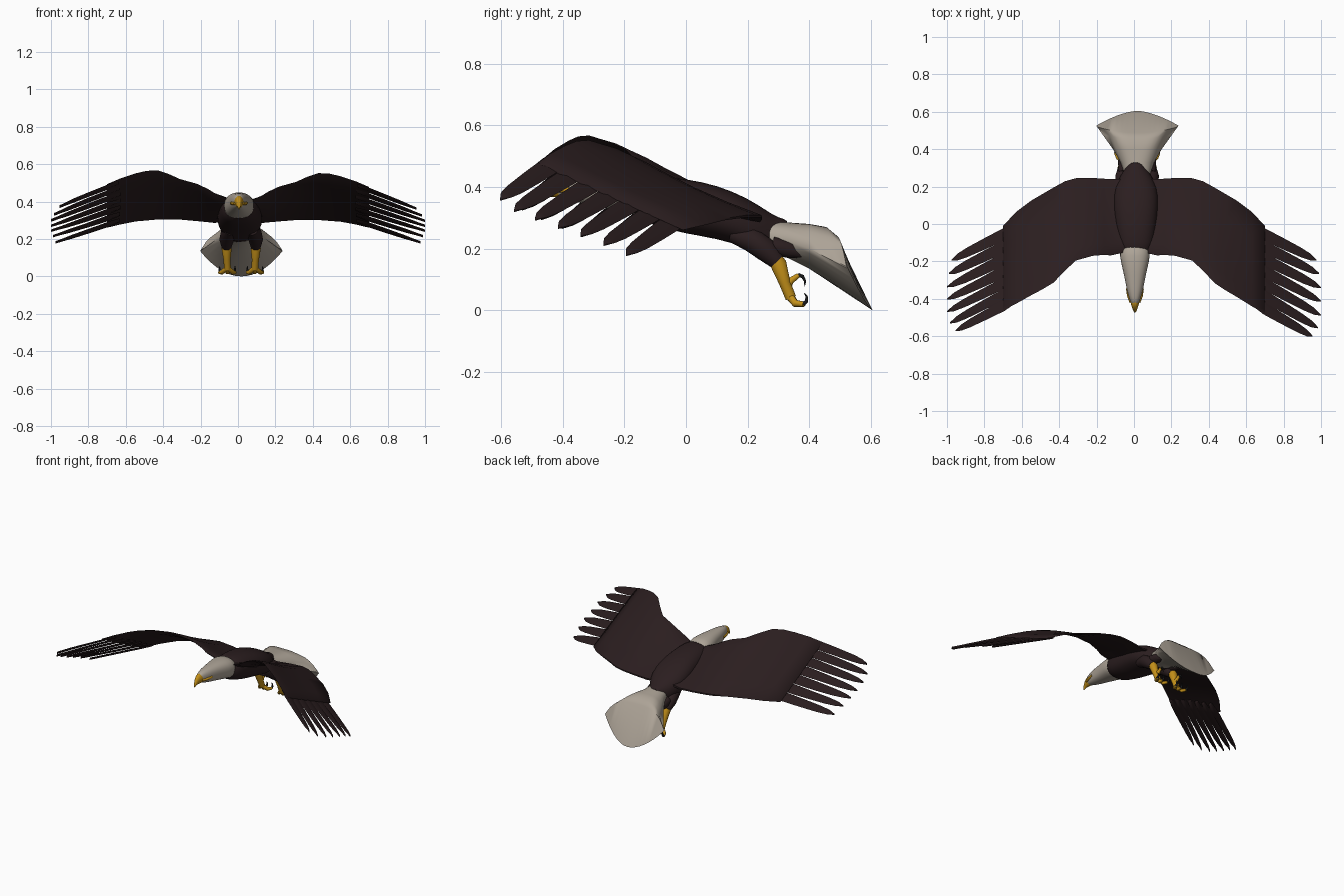
import bpy, bmesh, math
from mathutils import Vector

if "Cube" in bpy.data.objects:
    bpy.data.objects.remove(bpy.data.objects["Cube"])


def material(name, rgb):
    m = bpy.data.materials.new(name)
    m.diffuse_color = (*rgb, 1)
    m.use_nodes = True
    m.node_tree.nodes["Principled BSDF"].inputs["Base Color"].default_value = m.diffuse_color
    return m


BROWN = material("dark brown plumage", (0.024, 0.013, 0.014))
WHITE = material("off white plumage", (0.42, 0.37, 0.31))
YELLOW = material("yellow", (0.55, 0.28, 0.01))
BLACK = material("black", (0.01, 0.01, 0.011))


def loft(name, rings, mat, mirror=False, subsurf=0, angle=50, shift=0.0):
    """Skin equal-length closed rings, capped at both ends."""
    bm = bmesh.new()
    vs = [[bm.verts.new(p) for p in r] for r in rings]
    n = len(vs[0])
    for a, b in zip(vs, vs[1:]):
        for i in range(n):
            j = (i + 1) % n
            bm.faces.new((a[i], a[j], b[j], b[i]))
    bm.faces.new(vs[0][::-1])
    bm.faces.new(vs[-1])
    bmesh.ops.remove_doubles(bm, verts=bm.verts, dist=1e-5)
    bmesh.ops.recalc_face_normals(bm, faces=bm.faces)
    me = bpy.data.meshes.new(name)
    bm.to_mesh(me)
    bm.free()
    me.materials.append(mat)
    ob = bpy.data.objects.new(name, me)
    bpy.context.collection.objects.link(ob)
    bpy.ops.object.select_all(action='DESELECT')
    ob.select_set(True)
    bpy.context.view_layer.objects.active = ob
    bpy.ops.object.shade_smooth_by_angle(angle=math.radians(angle))
    ob.location.x = shift
    if mirror:
        ob.modifiers.new("mirror", 'MIRROR').use_mirror_merge = False
    if subsurf:
        s = ob.modifiers.new("smooth", 'SUBSURF')
        s.levels = s.render_levels = subsurf
    return ob


def ovals(sections, n=24, power=1.0):
    """Rings in the xz plane from (y, z, half width, half height); power < 1 makes them boxier."""
    def soft(v):
        return math.copysign(abs(v) ** power, v)
    angles = [2 * math.pi * k / n for k in range(n)]
    return [[(rx * soft(math.cos(a)), y, z + rz * soft(math.sin(a))) for a in angles]
            for y, z, rx, rz in sections]


def tube(name, pts, radii, mat, n=10, shift=0.017):
    """Mirrored round limb along a path."""
    pts = [Vector(p) for p in pts]
    rings = []
    for i, p in enumerate(pts):
        t = (pts[min(i + 1, len(pts) - 1)] - pts[max(i - 1, 0)]).normalized()
        a = Vector((1, 0, 0))
        a = (a - t * a.dot(t)).normalized()
        b = t.cross(a)
        rings.append([p + radii[i] * (a * math.cos(2 * math.pi * k / n) + b * math.sin(2 * math.pi * k / n))
                      for k in range(n)])
    return loft(name, rings, mat, mirror=True, shift=shift)


def mix(a, b, t):
    return a + (b - a) * t


# torso, sloping down towards the tail
loft("torso", ovals([(-.185, .365, .077, .062), (-.1, .355, .1, .081), (0, .337, .112, .09),
                     (.1, .32, .122, .087), (.2, .283, .118, .082), (.27, .25, .075, .068),
                     (.3, .24, .058, .06), (.335, .26, .03, .035)], power=.85), BROWN, subsurf=1, shift=.01)

# neck and head, tapering to a small beak
loft("head", ovals([(-.1, .365, .08, .07), (-.17, .38, .083, .068), (-.24, .388, .066, .062),
                    (-.3, .393, .053, .054), (-.36, .398, .042, .046), (-.41, .401, .027, .036),
                    (-.435, .402, .014, .022)], power=.85), WHITE, subsurf=1, shift=.005)
loft("beak", ovals([(-.39, .395, .028, .03), (-.42, .4, .024, .034), (-.442, .397, .017, .028),
                    (-.462, .385, .01, .02), (-.475, .36, .003, .006)]), YELLOW, subsurf=1, shift=.005)
tube("gape", [(.04, -.345, .392), (.033, -.385, .39), (.022, -.42, .39)], [.008, .009, .007], YELLOW, shift=.005)

# tail: thick fan with a ridge, steep back face and curved rim
fan = []
for k in range(17):
    u = -1 + k / 8
    q, c, r = u * u, 1 - u ** 4, abs(u) ** 1.6
    fan.append([(.07 * u, .27, .24 + .055 * math.sqrt(1 - q)),
                (.09 * u, .33, .225 + .06 * math.sqrt(1 - q)),
                (.13 * u, .40, .2 + .08 * c),
                (.17 * u, mix(.455, .475, q), .165 + .105 * c),
                (.217 * u, mix(.487, .52, q), .142 + .1 * c),
                (.22 * u, mix(.605, .526, r), .135 * q),
                (.13 * u, .40, .2 - .065 * (1 - q)),
                (.09 * u, .33, .225 - .055 * math.sqrt(1 - q)),
                (.07 * u, .27, .24 - .055 * math.sqrt(1 - q))])
loft("tail", fan, WHITE, angle=55, shift=.018)

# wings: swept forward, front edge high, back edge low
# x, front y, front z, back y, back z, thickness
stations = [(.04, -.15, .395, .24, .3, .04), (.125, -.168, .43, .24, .29, .032),
            (.16, -.165, .452, .242, .293, .03), (.22, -.17, .48, .246, .298, .028),
            (.31, -.195, .505, .245, .305, .026), (.37, -.25, .532, .228, .305, .025),
            (.43, -.315, .552, .195, .305, .024), (.49, -.355, .549, .16, .3, .022),
            (.55, -.39, .535, .125, .295, .02), (.63, -.44, .508, .065, .28, .017),
            (.7, -.48, .478, -.01, .262, .01)]
chord = [0, .05, .15, .3, .5, .75, 1]


def wing_ring(x, yf, zf, yb, zb, th):
    def point(t, side):
        half = th * .5 * min(1, math.sqrt(t * 7)) * (1 - .7 * t)
        dip = -.014 * math.sin(math.pi * t) * min(1, max(0, (.7 - x) / .15))
        return Vector((x, mix(yf, yb, t), mix(zf, zb, t) + dip + side * half))
    return [point(t, 1) for t in chord] + [point(t, -1) for t in chord[:0:-1]]


def pair(name, rings):
    """Right copy, and a left copy lifted a little at its front edge."""
    loft("right_" + name, rings, BROWN, angle=60)
    left = [[(-p.x, p.y + .1 * max(0, -p.y - .3), p.z + .015 * min(1, max(0, (p.z - .28) / .12)))
             for p in r] for r in rings]
    loft("left_" + name, left, BROWN, angle=60)


pair("wing", [wing_ring(*s) for s in stations])

# seven finger feathers on each wing
tips = [(.955, -.6, .362), (.985, -.555, .325), (1, -.487, .297), (1, -.413, .27),
        (1, -.34, .244), (.99, -.265, .215), (.975, -.192, .182)]
across = Vector((0, 1, -.4)).normalized()
up = Vector((0, .4, 1)).normalized()
for i, tip in enumerate(tips):
    s = (i + .5) / 7
    tip = Vector(tip)
    root = Vector((.69, mix(-.48, -.02, s), mix(.48, .263, s)))
    rings = []
    for t, w in [(-.2, .025), (0, .037), (.15, .036), (.4, .033), (.7, .028), (.88, .02), (1, .003)]:
        c = root + (tip - root) * t
        rings.append([c - across * w, c + up * .007, c + across * w, c - up * .007])
    pair("finger_feather", rings)

# thighs, shanks, toes and talons
tube("thigh", [(.06, .15, .25), (.07, .21, .23), (.078, .26, .195), (.078, .295, .158)],
     [.03, .04, .039, .027], BROWN, 14)
tube("vent_feathers", [(.07, .28, .21), (.072, .34, .197), (.075, .38, .178)], [.03, .03, .008], BROWN)
tube("shank", [(.078, .285, .18), (.078, .3, .15), (.076, .32, .09), (.073, .34, .04)],
     [.02, .027, .019, .018], YELLOW, 14)
for dx in (-.04, 0, .042):
    x = .073 + dx
    tube("front_toe", [(.073, .337, .045), (mix(.073, x, .7), .355, .022), (x, .382, .02)],
         [.014, .012, .009], YELLOW)
    tube("front_talon", [(x, .38, .02), (x, .391, .03), (x, .391, .045), (x, .384, .056)],
         [.008, .006, .004, .001], BLACK)
tube("hind_toe", [(.073, .325, .062), (.073, .338, .095), (.073, .365, .114)], [.013, .012, .008], YELLOW)
tube("hind_talon", [(.073, .363, .114), (.073, .378, .11), (.073, .386, .095), (.073, .385, .078)],
     [.008, .006, .004, .001], BLACK)
